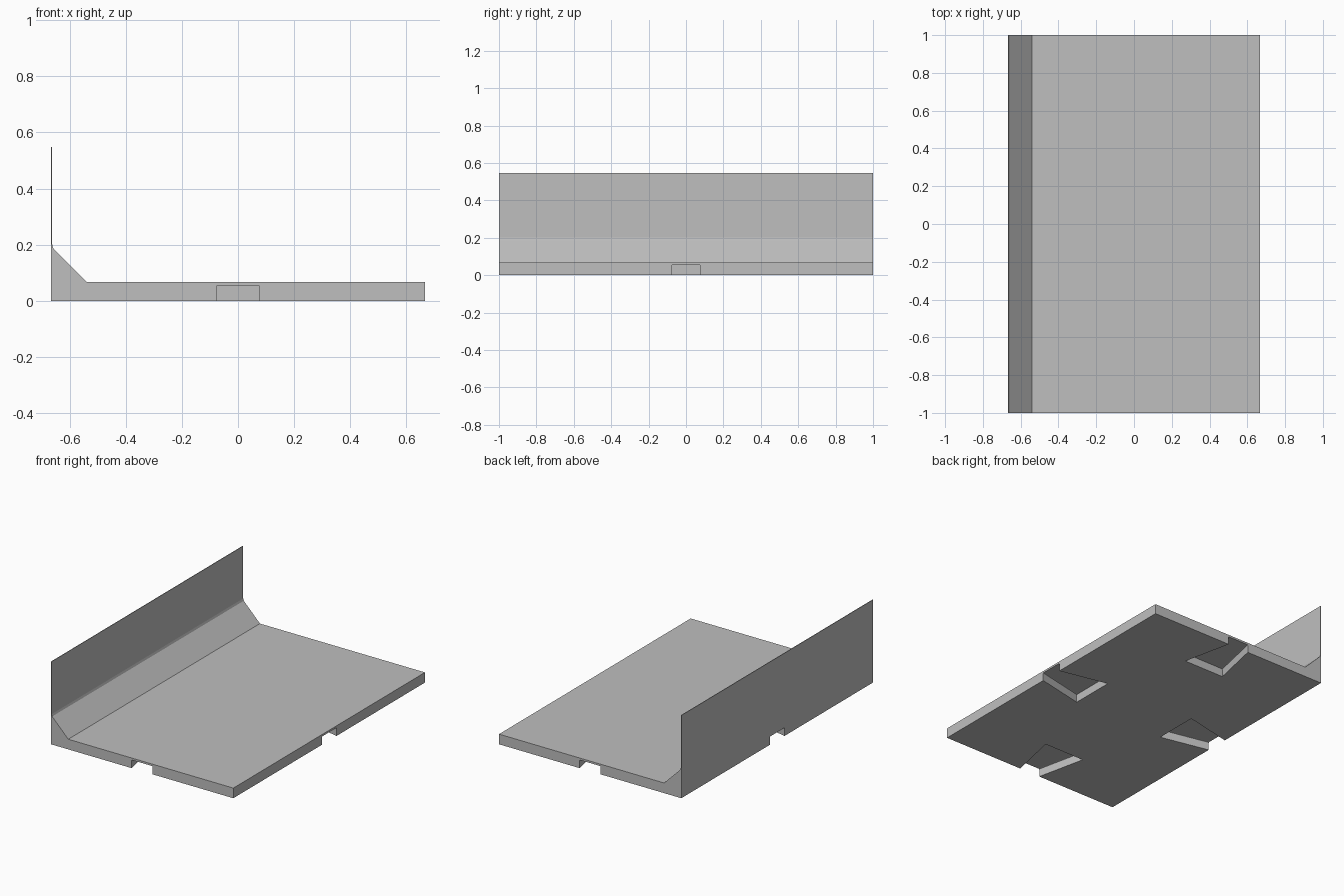
import bpy
import bmesh
from math import pi
from mathutils import Matrix

cube = bpy.data.objects.get("Cube")
if cube:
    bpy.data.objects.remove(cube, do_unlink=True)

HALF_X, HALF_Y = 0.666, 1.0
SLOT_DEPTH, SLOT_HEIGHT = 0.33, 0.054
MOUTH, INNER = 0.077, 0.149   # half widths of the dovetail
OVER = 0.03                   # how far the cutter reaches past the rim

grey = bpy.data.materials.new("plain grey")
grey.use_nodes = True
colour = (0.52, 0.52, 0.52, 1)
grey.diffuse_color = colour
grey.node_tree.nodes["Principled BSDF"].inputs["Base Color"].default_value = colour


def new_object(name, bm):
    bmesh.ops.recalc_face_normals(bm, faces=bm.faces)
    mesh = bpy.data.meshes.new(name)
    bm.to_mesh(mesh)
    bm.free()
    mesh.materials.append(grey)
    obj = bpy.data.objects.new(name, mesh)
    bpy.context.collection.objects.link(obj)
    return obj


def extrude(bm, points, offset):
    """Make a prism from a closed outline; return its vertices."""
    face = bm.faces.new([bm.verts.new(p) for p in points])
    start = list(face.verts)
    result = bmesh.ops.extrude_face_region(bm, geom=[face])
    moved = [g for g in result["geom"] if isinstance(g, bmesh.types.BMVert)]
    bmesh.ops.translate(bm, verts=moved, vec=offset)
    return start + moved


# Base slab, sloped fillet and thin side wall as one profile
profile = [(-HALF_X, 0), (HALF_X, 0), (HALF_X, 0.067), (-0.54, 0.067),
           (-0.658, 0.186), (-0.662, 0.2), (-0.662, 0.547), (-HALF_X, 0.547)]
bm = bmesh.new()
extrude(bm, [(x, -HALF_Y, z) for x, z in profile], (0, 2 * HALF_Y, 0))
tray = new_object("walled_tray", bm)

# Dovetail slots under the middle of each edge
bm = bmesh.new()
outer = MOUTH - OVER * (INNER - MOUTH) / SLOT_DEPTH
for turn, reach in enumerate((HALF_X, HALF_Y, HALF_X, HALF_Y)):
    near, far = reach - SLOT_DEPTH, reach + OVER
    outline = [(near, -INNER), (far, -outer), (far, outer), (near, INNER)]
    verts = extrude(bm, [(x, y, -0.03) for x, y in outline],
                    (0, 0, SLOT_HEIGHT + 0.03))
    bmesh.ops.rotate(bm, verts=verts, cent=(0, 0, 0),
                     matrix=Matrix.Rotation(turn * pi / 2, 3, "Z"))

# Soften the long upper edges of the slots
long_edges = [e for e in bm.edges
              if all(v.co.z > 0 for v in e.verts) and e.calc_length() > SLOT_DEPTH]
bmesh.ops.bevel(bm, geom=long_edges, offset=0.005, segments=2,
                profile=0.5, affect="EDGES")
cutter = new_object("slot_cutter", bm)
cutter.hide_render = True

cut = tray.modifiers.new("slots", "BOOLEAN")
cut.operation = "DIFFERENCE"
cut.solver = "EXACT"
cut.object = cutter
bpy.context.view_layer.objects.active = tray
bpy.ops.object.modifier_apply(modifier=cut.name)
bpy.data.objects.remove(cutter, do_unlink=True)
